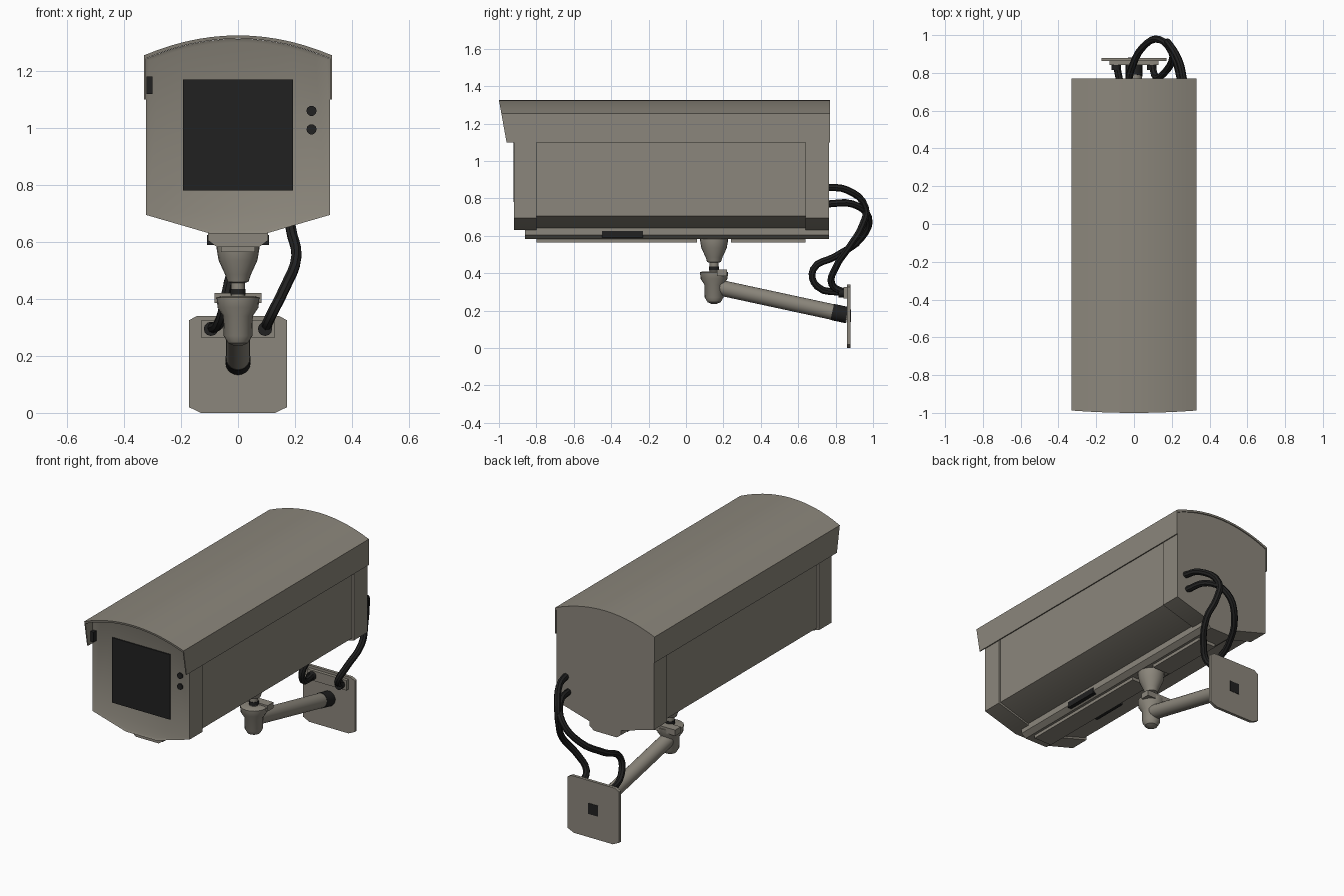
import bpy, bmesh, math
from mathutils import Vector

if "Cube" in bpy.data.objects:
    bpy.data.objects.remove(bpy.data.objects["Cube"], do_unlink=True)


def material(name, rgb):
    m = bpy.data.materials.new(name)
    m.use_nodes = True
    m.diffuse_color = (*rgb, 1)
    m.node_tree.nodes["Principled BSDF"].inputs["Base Color"].default_value = (*rgb, 1)
    return m


GREY = material("warm grey paint", (0.26, 0.24, 0.20))
BLACK = material("black rubber", (0.015, 0.015, 0.015))


def finish(name, bm, mat):
    bmesh.ops.recalc_face_normals(bm, faces=bm.faces)
    mesh = bpy.data.meshes.new(name)
    bm.to_mesh(mesh)
    bm.free()
    mesh.materials.append(mat)
    ob = bpy.data.objects.new(name, mesh)
    bpy.context.collection.objects.link(ob)
    smooth(ob)
    return ob


def smooth(ob):
    bpy.ops.object.select_all(action="DESELECT")
    ob.select_set(True)
    bpy.context.view_layer.objects.active = ob
    bpy.ops.object.shade_smooth_by_angle(angle=math.radians(35))


def mirrored(half):
    """Close a right-half outline (x, z) by mirroring it in x."""
    return half + [(-x, z) for x, z in reversed(half) if x > 0]


def prism(name, outline, y0, y1, mat=GREY, rim=0, lean=None):
    """Extrude an (x, z) outline along y; optional recessed front and leaning front edge."""
    bm = bmesh.new()
    front = bm.faces.new([bm.verts.new((x, y0, z)) for x, z in outline])
    ext = bmesh.ops.extrude_face_region(bm, geom=[front], use_keep_orig=True)
    for v in ext["geom"]:
        if isinstance(v, bmesh.types.BMVert):
            v.co.y = y1
    bmesh.ops.recalc_face_normals(bm, faces=bm.faces)
    if rim:
        face = min(bm.faces, key=lambda f: f.calc_center_median().y)
        bmesh.ops.inset_region(bm, faces=[face], thickness=rim, depth=-0.006)
    if lean:
        for v in bm.verts:
            if v.co.y < 0:
                v.co.y += lean(v.co.z)
    return finish(name, bm, mat)


def box(name, x0, x1, y0, y1, z0, z1, mat=GREY):
    return prism(name, [(x0, z0), (x1, z0), (x1, z1), (x0, z1)], y0, y1, mat)


def lathe(name, profile, origin, axis=(0, 0, 1), mat=GREY, sides=20):
    """Turn (radius, height) points around an axis through origin."""
    bm = bmesh.new()
    turn = Vector((0, 0, 1)).rotation_difference(Vector(axis))
    rings = []
    for r, h in profile:
        rings.append([bm.verts.new(Vector(origin) + turn @ Vector((
            r * math.cos(math.tau * i / sides), r * math.sin(math.tau * i / sides), h)))
            for i in range(sides)])
    for a, b in zip(rings, rings[1:]):
        for i in range(sides):
            j = (i + 1) % sides
            bm.faces.new((a[i], a[j], b[j], b[i]))
    bm.faces.new(rings[0])
    bm.faces.new(rings[-1])
    return finish(name, bm, mat)


def cable(name, points):
    curve = bpy.data.curves.new(name, "CURVE")
    curve.dimensions = "3D"
    curve.bevel_depth = 0.019
    curve.bevel_resolution = 2
    curve.resolution_u = 4
    curve.use_fill_caps = True
    s = curve.splines.new("BEZIER")
    s.bezier_points.add(len(points) - 1)
    for bp, p in zip(s.bezier_points, points):
        bp.co = p
        bp.handle_left_type = bp.handle_right_type = "AUTO"
    curve.materials.append(BLACK)
    ob = bpy.data.objects.new(name, curve)
    bpy.context.collection.objects.link(ob)
    bpy.ops.object.select_all(action="DESELECT")
    ob.select_set(True)
    bpy.context.view_layer.objects.active = ob
    bpy.ops.object.convert(target="MESH")
    smooth(bpy.context.view_layer.objects.active)


def arch(half_width, drop):
    """Right half of the curved top, from the eave to the ridge."""
    rise, n = 0.07, 7
    return [(half_width * (1 - i / n), 1.325 - drop - rise * (1 - i / n) ** 2)
            for i in range(n + 1)]


# Housing: front frame, inset body and rear frame
def section(w, low):
    return mirrored([(0.1, low), (w, low + 0.065)] + arch(w, 0.012))


prism("front_frame", section(0.323, 0.63), -0.92, -0.80, rim=0.013)
prism("housing_body", section(0.31, 0.64), -0.81, 0.65)
prism("rear_frame", section(0.323, 0.63), 0.64, 0.765)

# Sun shield: thin arched shell with a raked front
outer = [(0.33, 1.10)] + arch(0.33, 0)
inner = [(0.3235, 1.10)] + arch(0.3235, 0.0115)
shell = mirrored(outer) + list(reversed(mirrored(inner)))
prism("sun_shield", shell, -1.0, 0.77, lean=lambda z: (1.325 - z) * 0.18)

# Underside rail, with a lower strip on either side of the mount
prism("bottom_rail", mirrored([(0.075, 0.583), (0.105, 0.605), (0.105, 0.645)]), -0.86, 0.765)
for name, y0, y1 in (("front_strip", -0.80, 0.06), ("rear_strip", 0.24, 0.64)):
    box(name, -0.06, 0.06, y0, y1, 0.564, 0.59)
for side, name in ((1, "left"), (-1, "right")):
    x0, x1 = sorted((side * 0.072, side * 0.108))
    box(name + "_latch", x0, x1, -0.45, -0.23, 0.59, 0.625, BLACK)

# Front window, sensors and shield fixing
box("window", -0.193, 0.193, -0.921, -0.913, 0.78, 1.17, BLACK)
for i, z in enumerate((1.06, 0.995)):
    lathe(f"sensor_{i + 1}", [(0.018, 0), (0.018, 0.01)], (0.258, -0.912, z), (0, -1, 0), BLACK, 10)
box("shield_fixing", -0.322, -0.30, -0.94, -0.915, 1.12, 1.18, BLACK)

# Swivel joint
PIVOT = (0, 0.15, 0)
lathe("mount_cone", [(0.02, 0.455), (0.037, 0.46), (0.045, 0.485), (0.068, 0.535),
                     (0.075, 0.575), (0.075, 0.59)], PIVOT)
lathe("joint_neck", [(0.024, 0.39), (0.024, 0.46)], PIVOT)
lathe("neck_collar", [(0.027, 0.415), (0.027, 0.435)], PIVOT, mat=BLACK)
lathe("joint_cup", [(0.012, 0.235), (0.035, 0.245), (0.05, 0.27), (0.052, 0.34),
                    (0.072, 0.37), (0.075, 0.405), (0.06, 0.41)], PIVOT)
box("joint_clamp", -0.082, 0.082, 0.165, 0.22, 0.385, 0.42)

# Arm and wall plate
start, end = Vector((0, 0.17, 0.325)), Vector((0, 0.865, 0.175))
length = (end - start).length
lathe("arm", [(0.042, 0), (0.042, length)], start, end - start)
lathe("arm_collar", [(0.044, length - 0.085), (0.044, length - 0.005)], start, end - start, BLACK)
prism("wall_plate", mirrored([(0.13, 0), (0.172, 0.02), (0.172, 0.325), (0.145, 0.34)]),
      0.862, 0.88)
box("wall_plate_opening", -0.032, 0.032, 0.876, 0.882, 0.14, 0.205, BLACK)
box("cable_bracket", -0.13, 0.13, 0.842, 0.865, 0.265, 0.325)

# Cables and their glands
for side, name in ((1, "left"), (-1, "right")):
    lathe(name + "_gland", [(0.025, 0), (0.025, 0.03)], (side * 0.095, 0.815, 0.295),
          (0, 1, 0), BLACK, 12)
cable("left_cable", [(0.265, 0.75, 0.86), (0.24, 0.86, 0.845), (0.18, 0.96, 0.75),
                     (0.185, 0.94, 0.65), (0.205, 0.88, 0.55), (0.16, 0.80, 0.43),
                     (0.115, 0.78, 0.34), (0.095, 0.85, 0.295)])
cable("right_cable", [(0.25, 0.75, 0.77), (0.21, 0.89, 0.77), (0.14, 0.975, 0.70),
                      (0.05, 0.94, 0.59), (-0.02, 0.80, 0.49), (-0.04, 0.68, 0.42),
                      (-0.06, 0.70, 0.33), (-0.095, 0.85, 0.295)])
